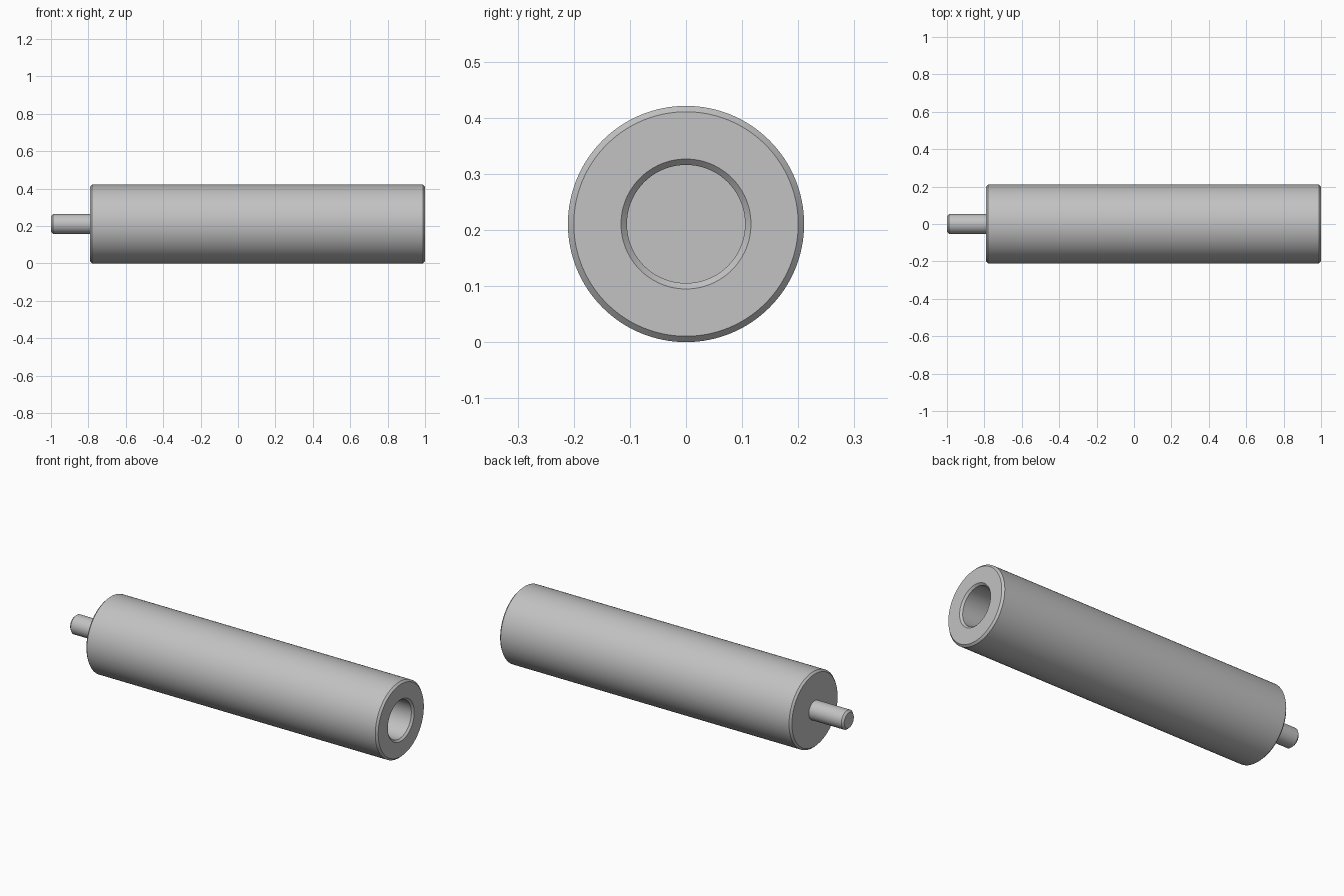
import bpy
import bmesh
import math
from mathutils import Vector

cube = bpy.data.objects.get("Cube")
if cube:
    bpy.data.objects.remove(cube, do_unlink=True)

# Main dimensions
BODY_R, PIN_R, BORE_R = 0.2105, 0.0526, 0.1053
CHAMFER = 0.0105
PIN_END, SHOULDER, BODY_END = -1.0, -0.79, 1.0
BORE_DEPTH = 0.42
SEGMENTS = 128

steel = bpy.data.materials.new("grey steel")
steel.use_nodes = True
grey = (0.54, 0.54, 0.54, 1)
steel.diffuse_color = grey
steel.node_tree.nodes["Principled BSDF"].inputs["Base Color"].default_value = grey


def lathe(name, profile):
    """Turn a profile of (x, radius) points around the long axis."""
    bm = bmesh.new()
    verts = [bm.verts.new((x, 0, r)) for x, r in profile]
    edges = [bm.edges.new(pair) for pair in zip(verts, verts[1:])]
    bmesh.ops.spin(bm, geom=verts + edges, cent=(0, 0, 0), axis=(1, 0, 0),
                   angle=math.tau, steps=SEGMENTS)
    bmesh.ops.remove_doubles(bm, verts=bm.verts, dist=0.0001)
    bmesh.ops.recalc_face_normals(bm, faces=bm.faces)
    bmesh.ops.translate(bm, verts=bm.verts, vec=Vector((0, 0, BODY_R)))
    mesh = bpy.data.meshes.new(name)
    bm.to_mesh(mesh)
    bm.free()
    mesh.materials.append(steel)
    obj = bpy.data.objects.new(name, mesh)
    bpy.context.collection.objects.link(obj)
    bpy.ops.object.select_all(action="DESELECT")
    obj.select_set(True)
    bpy.context.view_layer.objects.active = obj
    bpy.ops.object.shade_smooth_by_angle(angle=math.radians(30))
    return obj


# Cylindrical body with chamfered rims and a blind bore in one end
bore_floor = BODY_END - BORE_DEPTH
lathe("roller_body", [
    (SHOULDER, 0),
    (SHOULDER, BODY_R - CHAMFER),
    (SHOULDER + CHAMFER, BODY_R),
    (BODY_END - CHAMFER, BODY_R),
    (BODY_END, BODY_R - CHAMFER),
    (BODY_END, BORE_R + CHAMFER),
    (BODY_END - CHAMFER, BORE_R),
    (bore_floor, BORE_R),
    (bore_floor, 0),
])

# Slim pin with a chamfered tip on the other end
lathe("end_pin", [
    (SHOULDER, PIN_R),
    (PIN_END + CHAMFER, PIN_R),
    (PIN_END, PIN_R - CHAMFER),
    (PIN_END, 0),
])
